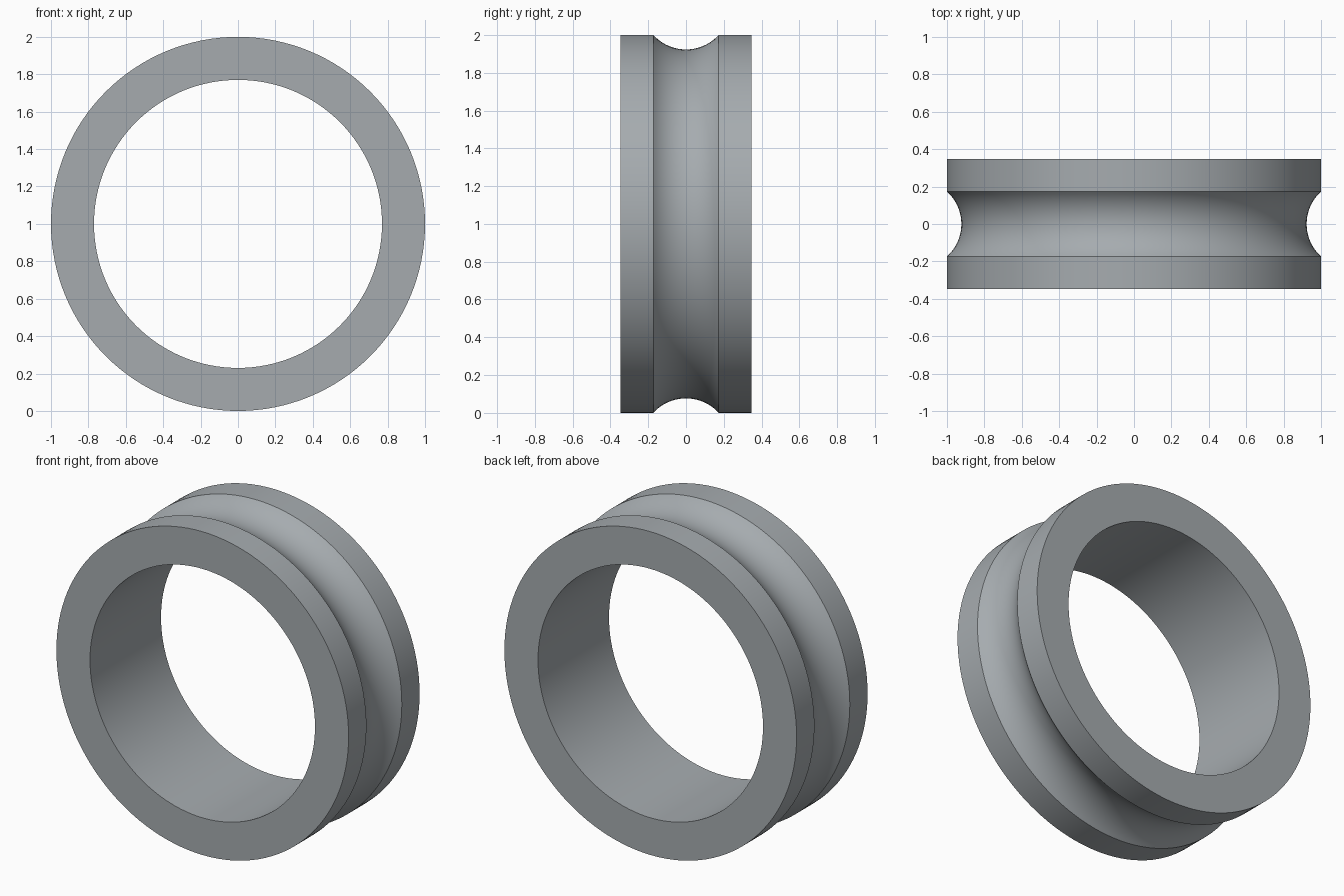
import bpy, bmesh, math

if "Cube" in bpy.data.objects:
    bpy.data.objects.remove(bpy.data.objects["Cube"])

SEGMENTS = 128
OUTER, INNER, HALF_WIDTH = 1.0, 0.77, 0.347
GROOVE_HALF, GROOVE_DEPTH, ARC_STEPS = 0.173, 0.077, 20

# Groove is a circular arc cut into the rim
arc_radius = (GROOVE_HALF ** 2 + GROOVE_DEPTH ** 2) / (2 * GROOVE_DEPTH)
arc_centre = OUTER - GROOVE_DEPTH + arc_radius
half_angle = math.asin(GROOVE_HALF / arc_radius)

# Closed cross-section as (radius, y)
profile = [(INNER, -HALF_WIDTH), (OUTER, -HALF_WIDTH)]
for i in range(ARC_STEPS + 1):
    a = half_angle * (2 * i / ARC_STEPS - 1)
    profile.append((arc_centre - arc_radius * math.cos(a), arc_radius * math.sin(a)))
profile += [(OUTER, HALF_WIDTH), (INNER, HALF_WIDTH)]

# Sweep the cross-section around the y axis
bm = bmesh.new()
rings = []
for s in range(SEGMENTS):
    t = 2 * math.pi * s / SEGMENTS
    rings.append([bm.verts.new((r * math.cos(t), y, 1 + r * math.sin(t))) for r, y in profile])
n = len(profile)
for s in range(SEGMENTS):
    a, b = rings[s], rings[(s + 1) % SEGMENTS]
    for i in range(n):
        j = (i + 1) % n
        bm.faces.new((a[i], a[j], b[j], b[i]))
bmesh.ops.recalc_face_normals(bm, faces=bm.faces)
mesh = bpy.data.meshes.new("grooved_ring")
bm.to_mesh(mesh)
bm.free()

ring = bpy.data.objects.new("grooved_ring", mesh)
bpy.context.collection.objects.link(ring)

# Plain grey metal
grey = bpy.data.materials.new("steel_grey")
grey.diffuse_color = (0.38, 0.41, 0.43, 1)
grey.use_nodes = True
grey.node_tree.nodes["Principled BSDF"].inputs["Base Color"].default_value = grey.diffuse_color
mesh.materials.append(grey)

bpy.context.view_layer.objects.active = ring
ring.select_set(True)
bpy.ops.object.shade_smooth_by_angle(angle=math.radians(25))
